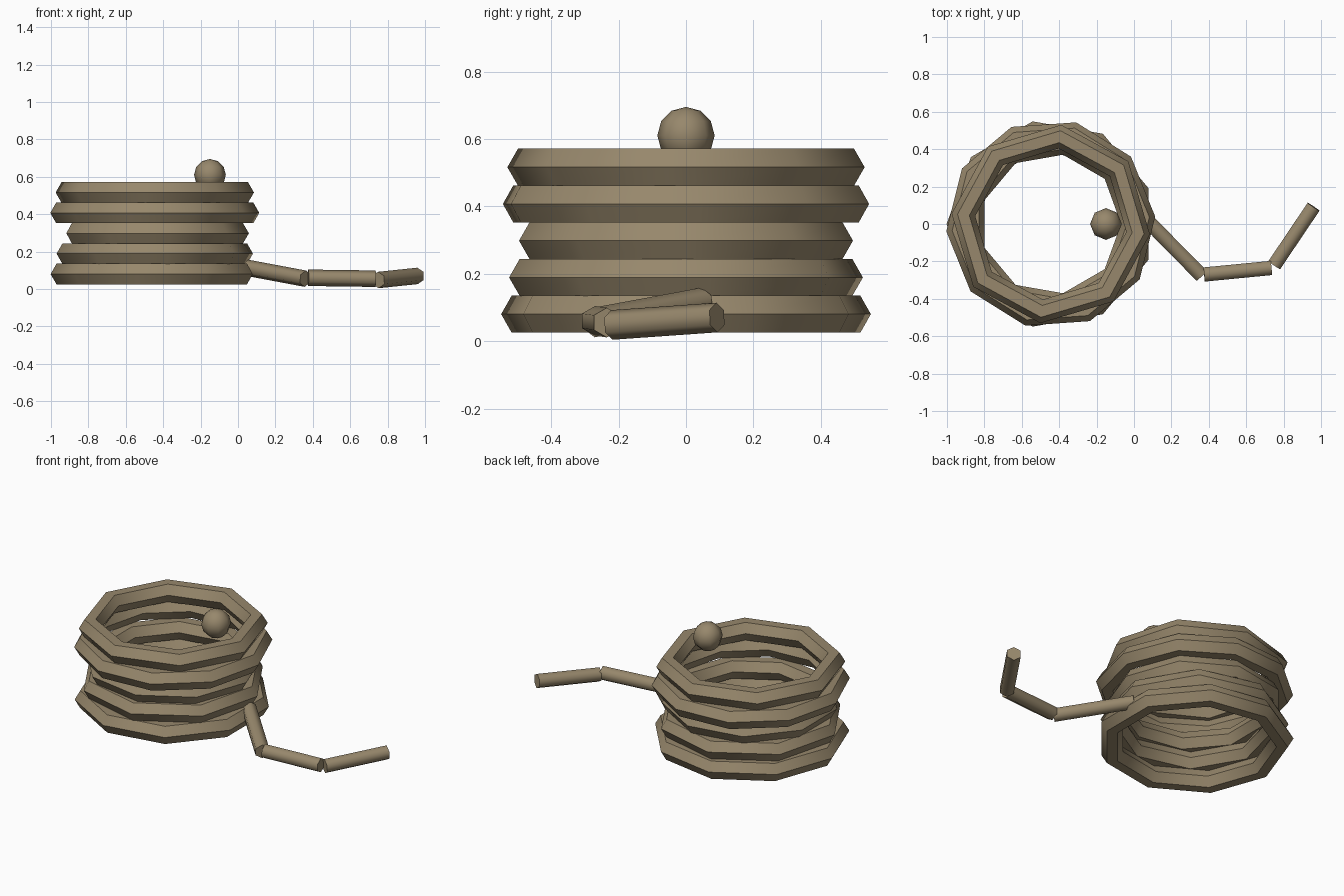
import bpy
import math
from mathutils import Vector

old = bpy.data.objects.get("Cube")
if old:
    bpy.data.objects.remove(old)

rope = bpy.data.materials.new("rope tan")
rope.use_nodes = True
COLOUR = (0.31, 0.245, 0.15, 1)
rope.diffuse_color = COLOUR
rope.node_tree.nodes["Principled BSDF"].inputs["Base Color"].default_value = COLOUR


def finish(name, angle):
    ob = bpy.context.object
    ob.name = name
    ob.data.materials.append(rope)
    bpy.ops.object.shade_smooth_by_angle(angle=math.radians(angle))
    return ob


# Stacked coils: outer radius, sides and turn of each, from the bottom up
COILS = [(0.557, 9, 20), (0.53, 8, 8), (0.503, 9, 0), (0.56, 10, 4), (0.533, 8, -6)]
TUBE = 0.0635
for i, (outer, sides, turn) in enumerate(COILS):
    bpy.ops.mesh.primitive_torus_add(
        major_segments=sides, minor_segments=6,
        major_radius=outer - TUBE, minor_radius=TUBE,
        location=(-0.445, 0, 0.08 + 0.109 * i),
        rotation=(0, 0, math.radians(turn)))
    finish(f"coil_{i + 1}", 50)

# Knot at the upper end
bpy.ops.mesh.primitive_uv_sphere_add(segments=8, ring_count=6, radius=0.085,
                                     location=(-0.15, 0, 0.61))
finish("end_knot", 60)

# Loose tail made of straight pieces
TAIL = [((0.04, 0.05, 0.115), (0.36, -0.275, 0.055)),
        ((0.375, -0.27, 0.06), (0.735, -0.235, 0.055)),
        ((0.75, -0.22, 0.048), (0.96, 0.092, 0.07))]
for i, (a, b) in enumerate(TAIL):
    a, b = Vector(a), Vector(b)
    bpy.ops.mesh.primitive_cylinder_add(vertices=6, radius=0.044,
                                        depth=(b - a).length, location=(a + b) / 2)
    bpy.context.object.rotation_euler = (b - a).to_track_quat("Z", "Y").to_euler()
    finish(f"tail_piece_{i + 1}", 65)
